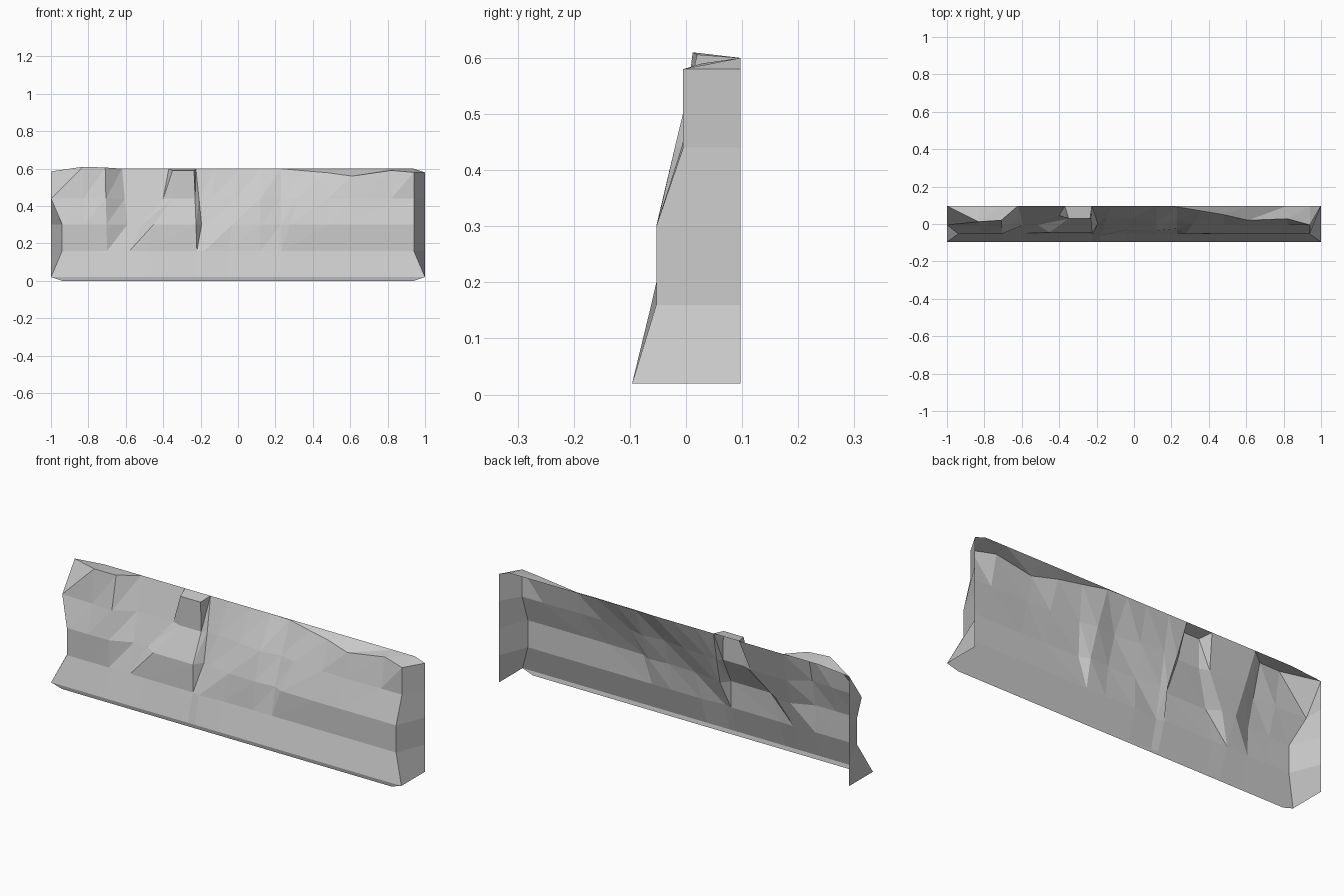
import bpy, bmesh

if "Cube" in bpy.data.objects:
    bpy.data.objects.remove(bpy.data.objects["Cube"])

BACK = 0.097
LEVELS = [0.16, 0.30, 0.44]
# Rock columns: x low, x top, depth at the three levels, depth and height of the crest
# (columns sharing a low x fan out of the tip of a V-shaped cleft)
COLUMNS = [
    (-0.94, -1.00, -.053, -.053, -.005, BACK, .585),
    (-0.82, -0.83, -.053, -.053, -.010, .012, .610),
    (-0.70, -0.71, -.053, -.052, -.020, .020, .606),
    (-0.58, -0.62, -.050, -.005, .045, BACK, .600),
    (-0.58, -0.50, -.050, -.005, .045, BACK, .600),
    (-0.58, -0.37, -.050, -.005, .045, BACK, .600),
    (-0.50, -0.35, -.053, -.045, .028, .030, .590),
    (-0.22, -0.235, -.053, -.046, .028, .030, .590),
    (-0.18, -0.225, -.062, .000, .048, BACK, .600),
    (-0.18, -0.12, -.062, -.010, .040, BACK, .600),
    (-0.05, 0.01, -.053, -.030, .030, BACK, .600),
    (0.12, 0.12, -.053, -.035, .008, BACK, .600),
    (0.23, 0.23, -.053, -.025, .025, .092, .600),
    (0.24, 0.36, -.053, -.050, .003, .070, .588),
    (0.48, 0.48, -.053, -.053, -.005, .050, .578),
    (0.61, 0.61, -.053, -.053, -.008, .020, .560),
    (0.82, 0.82, -.053, -.053, -.005, .028, .590),
    (0.94, 0.94, -.053, -.053, -.005, -.005, .580),
]

bm = bmesh.new()


def face(*points):
    """Add a face, dropping repeated points."""
    verts = []
    for p in points:
        v = bm.verts.new(p)
        if all((v.co - q.co).length > 1e-4 for q in verts):
            verts.append(v)
    if len(verts) > 2:
        bm.faces.new(verts)


def column_points(i):
    xl, xt, y1, y2, y3, yt, zt = COLUMNS[i]
    end = -1 if i == 0 else 1 if i == len(COLUMNS) - 1 else 0
    pts = [(xl, -.092, 0), (end or xl, -.096, .02)]
    for y, z in zip((y1, y2, y3), LEVELS):
        x = xl + (xt - xl) * (z - .16) / .44
        if end == -1:
            x = -1 if z > .4 else -.94
        pts.append((x, y, z))
    if i == 6:  # the pillar's left edge turns upright above the shoulder
        pts[4] = (-.352, y3, .44)
    if i == 5:  # cleft wall stays behind and left of the pillar
        pts[4] = (-.40, y3, .44)
    pts.append((xt, yt, zt))
    return pts


def back_point(p):
    return p if p[1] == BACK else (p[0], BACK, .60)


# Front rock face and the ledge running back from its crest
cols = [column_points(i) for i in range(len(COLUMNS))]
for a, b in zip(cols, cols[1:]):
    for r in range(5):
        if r < 2:
            face(a[r], b[r], b[r + 1], a[r + 1])
        else:
            face(a[r], b[r], b[r + 1])
            face(a[r], b[r + 1], a[r + 1])
    face(a[5], b[5], back_point(b[5]))
    face(a[5], back_point(b[5]), back_point(a[5]))

# End walls, stepping from the front outline to the straight back edge
for s, col in ((-1, cols[0]), (1, cols[-1])):
    for p, q in zip(col[1:], col[2:]):
        face(p, (s, BACK, p[2]), (s, BACK, q[2]), q)
    face(col[5], (s, BACK, col[5][2]), back_point(col[5]))

bmesh.ops.remove_doubles(bm, verts=bm.verts, dist=0.0005)
bmesh.ops.recalc_face_normals(bm, faces=bm.faces)
mesh = bpy.data.meshes.new("rock_wall")
bm.to_mesh(mesh)
bm.free()
wall = bpy.data.objects.new("rock_wall", mesh)
bpy.context.collection.objects.link(wall)
